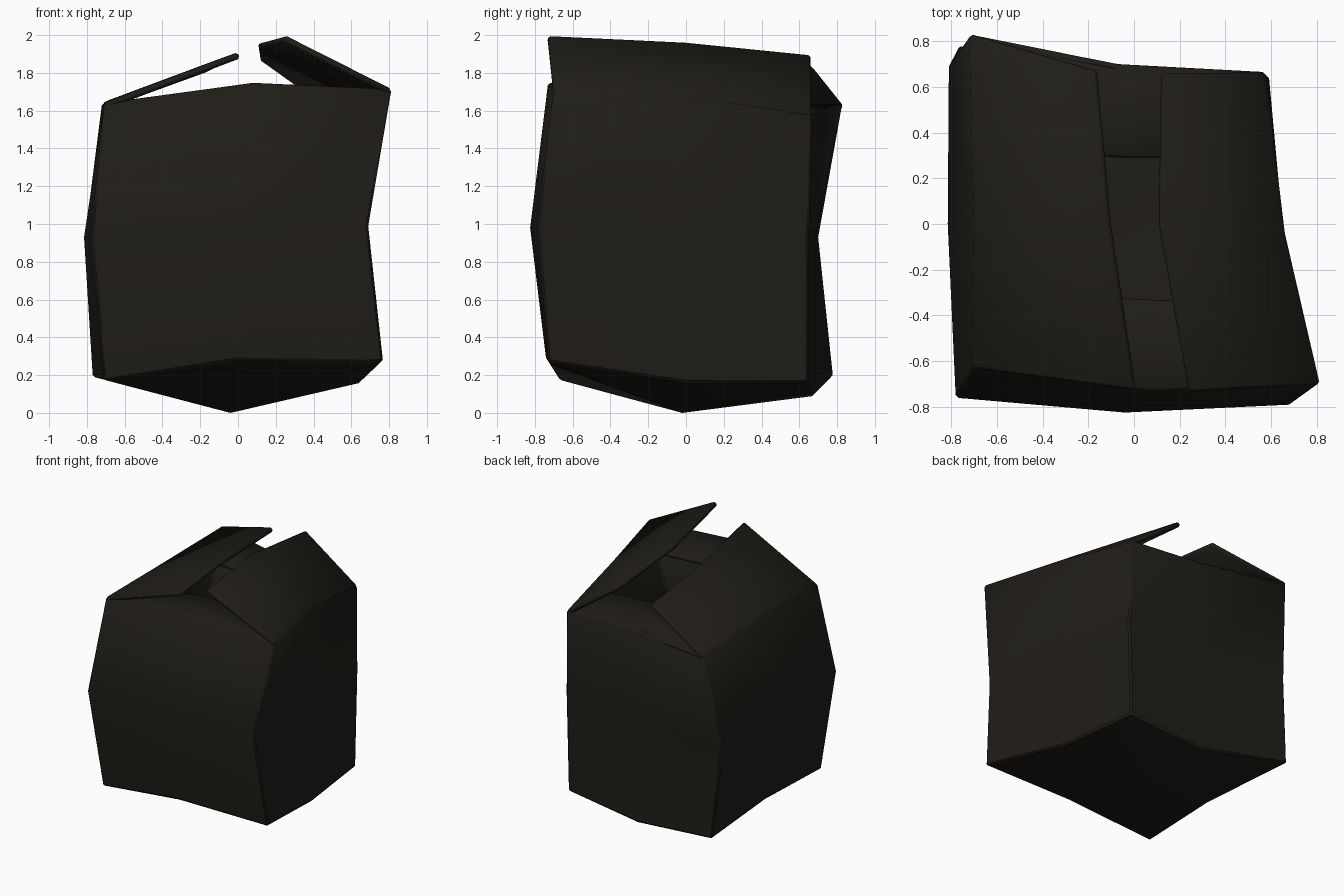
import bpy, bmesh
from mathutils import Vector

if "Cube" in bpy.data.objects:
    bpy.data.objects.remove(bpy.data.objects["Cube"])

mat = bpy.data.materials.new("dark_card")
mat.diffuse_color = (0.014, 0.012, 0.009, 1)
mat.use_nodes = True
mat.node_tree.nodes["Principled BSDF"].inputs["Base Color"].default_value = mat.diffuse_color
THICK = 0.035


def finish(name, bm, flip):
    """Turn a bmesh sheet into a thick, slightly chamfered card object."""
    bmesh.ops.recalc_face_normals(bm, faces=bm.faces[:])
    total = sum((f.normal for f in bm.faces), Vector())
    if total.z * flip < 0:
        bmesh.ops.reverse_faces(bm, faces=bm.faces[:])
    me = bpy.data.meshes.new(name)
    bm.to_mesh(me)
    bm.free()
    ob = bpy.data.objects.new(name, me)
    bpy.context.collection.objects.link(ob)
    me.materials.append(mat)
    sol = ob.modifiers.new("thickness", 'SOLIDIFY')
    sol.thickness = THICK
    sol.offset = -1
    sol.use_even_offset = True
    bev = ob.modifiers.new("chamfer", 'BEVEL')
    bev.width = 0.012
    bev.segments = 1
    bev.limit_method = 'ANGLE'
    bev.angle_limit = 0.9
    bpy.ops.object.select_all(action='DESELECT')
    bpy.context.view_layer.objects.active = ob
    ob.select_set(True)
    bpy.ops.object.shade_smooth_by_angle(angle=0.6)
    return ob


# Rings of the crumpled carton: front left, front, front right, right,
# back right, back, back left, left
bottom = [(-.71, -.67, .17), (0, -.74, .28), (.77, -.73, .27), (.65, 0, .16),
          (.57, .65, .16), (-.05, .68, .09), (-.77, .78, .19), (-.70, 0, .19)]
middle = [(-.78, -.76, .93), (-.04, -.825, .98), (.69, -.79, .99), (.65, -.03, .95),
          (.59, .65, .92), (-.06, .68, .90), (-.81, .70, .93), (-.815, 0, .93)]
top = [(-.71, -.63, 1.64), (.08, -.73, 1.748), (.815, -.70, 1.715), (.66, -.04, 1.69),
       (.575, .665, 1.58), (-.07, .70, 1.61), (-.72, .83, 1.64), (-.70, .05, 1.65)]

# Carton walls and sagging bottom
bm = bmesh.new()
rings = [[bm.verts.new(p) for p in ring] for ring in (bottom, middle, top)]
for low, high in zip(rings, rings[1:]):
    for i in range(8):
        j = (i + 1) % 8
        bm.faces.new((low[i], low[j], high[j], high[i]))
centre = bm.verts.new((-.04, -.02, 0))
b = rings[0]
for i in (1, 3, 5, 7):
    bm.faces.new((centre, b[(i + 2) % 8], b[(i + 1) % 8], b[i]))
finish("carton_body", bm, -1)


# Flaps: hinge edge taken from the top ring, plus the free edge
def flap(name, hinge, free):
    bm = bmesh.new()
    h = [bm.verts.new(top[i]) for i in hinge]
    f = [bm.verts.new(p) for p in free]
    for i in range(2):
        bm.faces.new((h[i], h[i + 1], f[i + 1], f[i]))
    finish(name, bm, 1)


flap("right_flap", (2, 3, 4), [(.25, -.73, 2.0), (.12, 0, 1.965), (.13, .66, 1.90)])
flap("left_flap", (0, 7, 6), [(0, -.725, 1.91), (-.11, 0, 1.87), (-.17, .67, 1.84)])
flap("front_flap", (0, 1, 2), [(-.60, -.30, 1.65), (.06, -.33, 1.72), (.66, -.35, 1.68)])
flap("back_flap", (4, 5, 6), [(.55, .29, 1.61), (-.02, .29, 1.65), (-.62, .33, 1.64)])
